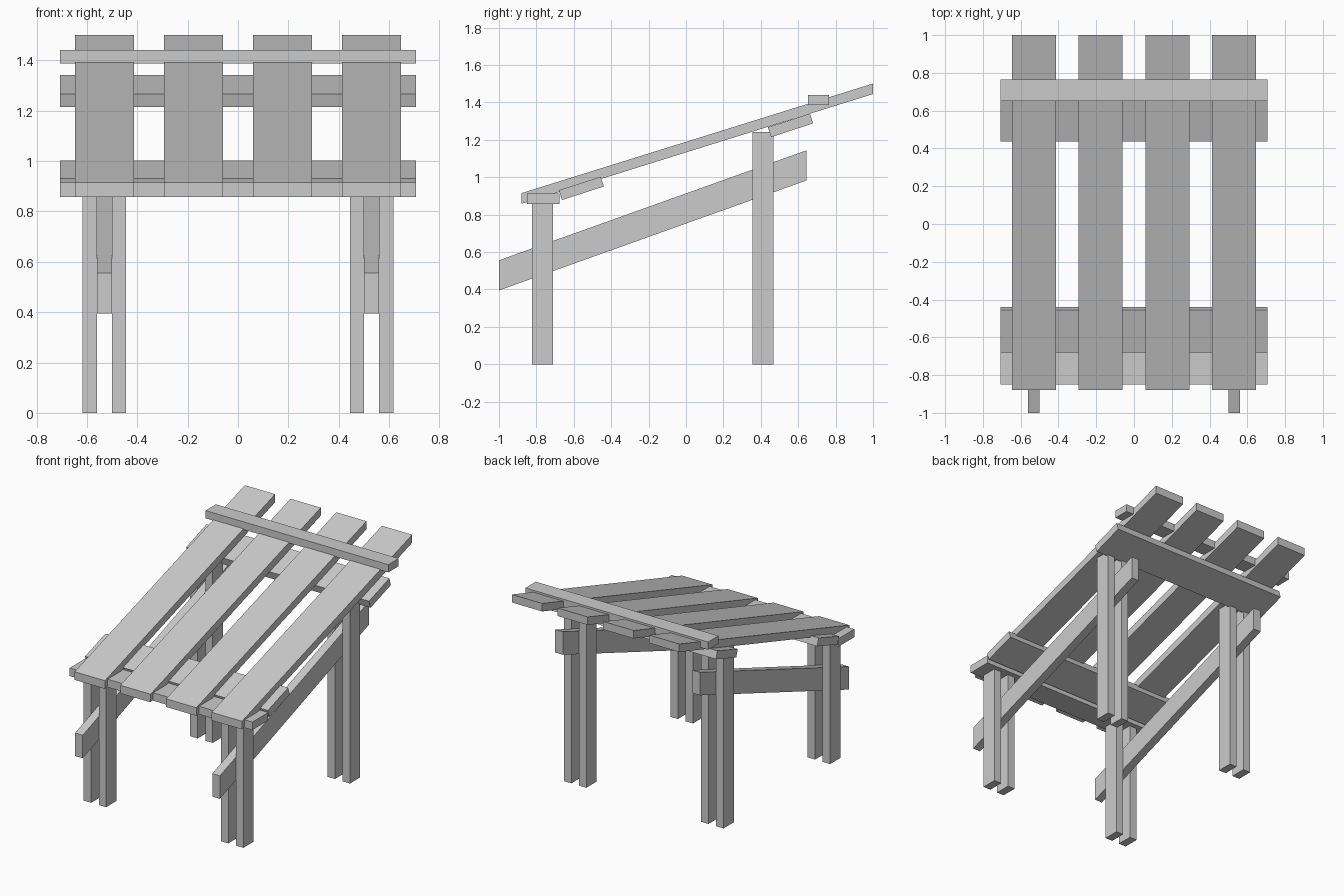
import bpy

if "Cube" in bpy.data.objects:
    bpy.data.objects.remove(bpy.data.objects["Cube"])


def prism(name, profile, x0, x1):
    """Extrude a (y, z) side profile from x0 to x1."""
    n = len(profile)
    verts = [(x, y, z) for x in (x0, x1) for y, z in profile]
    faces = [tuple(range(n - 1, -1, -1)), tuple(range(n, 2 * n))]
    faces += [(i, (i + 1) % n, n + (i + 1) % n, n + i) for i in range(n)]
    # profiles run counter-clockwise seen from +x
    mesh = bpy.data.meshes.new(name)
    mesh.from_pydata(verts, [], faces)
    mesh.update()
    obj = bpy.data.objects.new(name, mesh)
    bpy.context.collection.objects.link(obj)
    return obj


def rect(y0, y1, z0, z1):
    return [(y0, z0), (y1, z0), (y1, z1), (y0, z1)]


HALF = 0.707

# Sloping top slats
slat = [(-0.88, 0.858), (1.0, 1.445), (1.0, 1.501), (-0.88, 0.915)]
for cx in (-0.53, -0.177, 0.177, 0.53):
    prism("top_slat", slat, cx - 0.117, cx + 0.117)

# Level cross rails: book stop at the top and front support
prism("upper_rail", rect(0.651, 0.765, 1.387, 1.441), -HALF, HALF)
prism("front_rail", rect(-0.851, -0.676, 0.858, 0.914), -HALF, HALF)

# Tilted battens under the slats
prism("front_batten", [(-0.663, 0.878), (-0.439, 0.951), (-0.456, 1.003), (-0.68, 0.93)], -HALF, HALF)
prism("back_batten", [(0.455, 1.214), (0.679, 1.288), (0.663, 1.341), (0.438, 1.267)], -HALF, HALF)

# Paired legs with a sloping brace sandwiched between them
brace = [(-1.0, 0.395), (0.645, 0.983), (0.645, 1.144), (-1.0, 0.556)]
for side, s in (("left", -1), ("right", 1)):
    for a, b in ((0.444, 0.501), (0.56, 0.618)):
        x0, x1 = sorted((s * a, s * b))
        prism(side + "_front_leg", rect(-0.823, -0.711, 0, 0.858), x0, x1)
        prism(side + "_back_leg", rect(0.355, 0.467, 0, 1.243), x0, x1)
    x0, x1 = sorted((s * 0.501, s * 0.56))
    prism(side + "_brace", brace, x0, x1)
